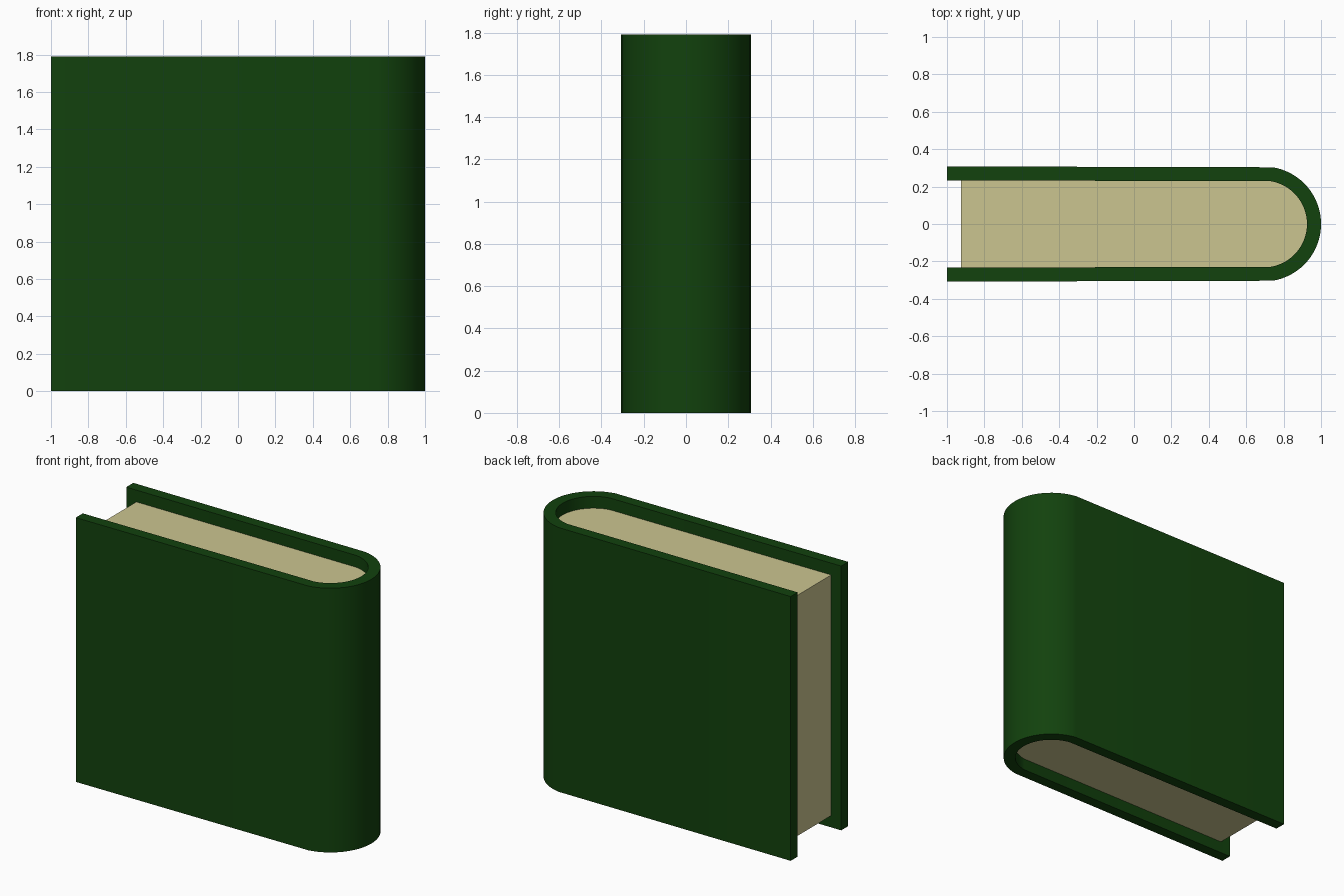
import bpy, bmesh
from math import sin, cos, radians

if "Cube" in bpy.data.objects:
    bpy.data.objects.remove(bpy.data.objects["Cube"])

CX, R, T = 0.693, 0.307, 0.075   # spine arc centre, outer radius, cover thickness
HALF_ANGLE = radians(81)
SEGMENTS = 32


def u_profile(radius, x_end, y_end):
    """U-shaped outline: open end, round spine, open end."""
    arc = []
    for i in range(SEGMENTS + 1):
        a = -HALF_ANGLE + 2 * HALF_ANGLE * i / SEGMENTS
        arc.append((CX + radius * cos(a), radius * sin(a)))
    return [(x_end, -y_end)] + arc + [(x_end, y_end)]


def extrude_outline(name, outline, z0, z1, color):
    bm = bmesh.new()
    face = bm.faces.new([bm.verts.new((x, y, z0)) for x, y in outline])
    ext = bmesh.ops.extrude_face_region(bm, geom=[face])
    top = [v for v in ext["geom"] if isinstance(v, bmesh.types.BMVert)]
    bmesh.ops.translate(bm, verts=top, vec=(0, 0, z1 - z0))
    bmesh.ops.recalc_face_normals(bm, faces=bm.faces)
    mesh = bpy.data.meshes.new(name)
    bm.to_mesh(mesh)
    bm.free()
    obj = bpy.data.objects.new(name, mesh)
    bpy.context.collection.objects.link(obj)
    mat = bpy.data.materials.new(name + "_color")
    mat.diffuse_color = color
    mat.use_nodes = True
    mat.node_tree.nodes["Principled BSDF"].inputs["Base Color"].default_value = mat.diffuse_color
    mesh.materials.append(mat)
    bpy.ops.object.select_all(action="DESELECT")
    obj.select_set(True)
    bpy.context.view_layer.objects.active = obj
    bpy.ops.object.shade_smooth_by_angle(angle=radians(30))
    return obj


# Cover: both boards and the rounded spine in one sheet
outer = u_profile(R, -1.0, 0.308)
inner = u_profile(R - T, -1.0, 0.308 - T)
extrude_outline("cover", outer + inner[::-1], 0, 1.79, (0.006, 0.054, 0.004, 1))

# Page block: fills the cover, set back from its three open edges
pages = u_profile(R - T, -0.925, 0.308 - T)
extrude_outline("pages", pages, 0.08, 1.71, (0.60, 0.56, 0.28, 1))
